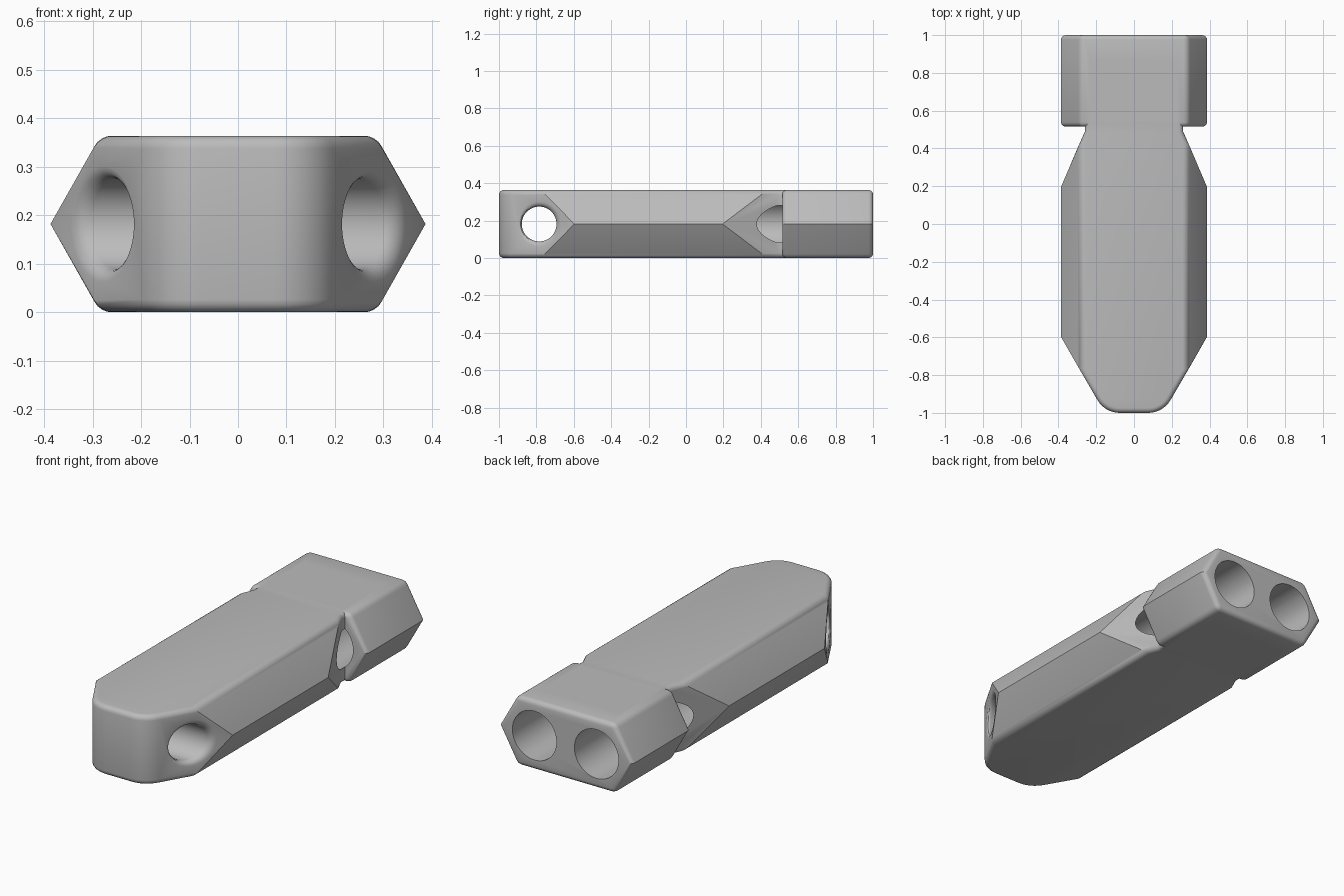
import bpy, bmesh
from math import pi, cos, sin, radians
from mathutils import Matrix, Vector

if "Cube" in bpy.data.objects:
    bpy.data.objects.remove(bpy.data.objects["Cube"], do_unlink=True)

MID = 0.182          # height of the side ridges
grey = bpy.data.materials.new("body grey")
grey.use_nodes = True
COLOUR = (0.5, 0.5, 0.5, 1)
grey.diffuse_color = COLOUR
grey.node_tree.nodes["Principled BSDF"].inputs["Base Color"].default_value = COLOUR


def add_object(name, bm):
    bmesh.ops.recalc_face_normals(bm, faces=bm.faces)
    mesh = bpy.data.meshes.new(name)
    bm.to_mesh(mesh)
    bm.free()
    mesh.materials.append(grey)
    obj = bpy.data.objects.new(name, mesh)
    bpy.context.collection.objects.link(obj)
    return obj


def prism(name, points, offset):
    """Closed prism from an outline of 3D points, swept along offset."""
    bm = bmesh.new()
    near = [bm.verts.new(p) for p in points]
    far = [bm.verts.new(Vector(p) + Vector(offset)) for p in points]
    bm.faces.new(near)
    bm.faces.new(far[::-1])
    for i in range(len(near)):
        bm.faces.new((near[i - 1], near[i], far[i], far[i - 1]))
    return add_object(name, bm)


def cylinder(name, axis, centre, radius, length):
    bm = bmesh.new()
    turn = Matrix.Rotation(pi / 2, 4, "Y" if axis == "x" else "X")
    bmesh.ops.create_cone(bm, cap_ends=True, segments=56, radius1=radius, radius2=radius,
                          depth=length, matrix=Matrix.Translation(centre) @ turn)
    return add_object(name, bm)


def combine(obj, other, operation):
    """Apply a boolean with another object, then discard that object."""
    mod = obj.modifiers.new(other.name, "BOOLEAN")
    mod.operation, mod.solver, mod.object = operation, "EXACT", other
    mod.use_self = True
    bpy.context.view_layer.objects.active = obj
    bpy.ops.object.modifier_apply(modifier=mod.name)
    bpy.data.objects.remove(other, do_unlink=True)


def is_ridge(edge):
    return all(abs(v.co.z - MID) < 0.002 for v in edge.verts) and \
        abs(edge.verts[0].co.x - edge.verts[1].co.x) < 0.002


def round_edges(obj, width):
    """Round the strong convex edges, leaving the side ridges crisp."""
    bm = bmesh.new()
    bm.from_mesh(obj.data)
    bmesh.ops.remove_doubles(bm, verts=bm.verts, dist=0.0005)
    bmesh.ops.recalc_face_normals(bm, faces=bm.faces)
    strong = [e for e in bm.edges if e.is_manifold and not is_ridge(e)
              and e.calc_face_angle_signed() > radians(45)]
    bmesh.ops.bevel(bm, geom=strong, offset=width, offset_type="OFFSET", segments=4,
                    profile=0.5, affect="EDGES", clamp_overlap=False)
    bmesh.ops.recalc_face_normals(bm, faces=bm.faces)
    bm.to_mesh(obj.data)
    bm.free()


def arc(cx, cy, r, start, end, steps):
    angles = [radians(start + (end - start) * i / steps) for i in range(steps + 1)]
    return [(cx + r * cos(a), cy + r * sin(a)) for a in angles]


def hex_bar(name, start, end):
    w, t = 0.387, 0.284
    section = [(-w, MID), (-t, 2 * MID), (t, 2 * MID), (w, MID), (t, 0), (-t, 0)]
    return prism(name, [(x, start, z) for x, z in section], (0, end - start, 0))


# Main body: hexagonal bar trimmed to a rounded nose, tapered sides and a narrow neck
body = hex_bar("whistle_body", -1.1, 1.1)
half = arc(0.074, -0.861, 0.139, -90, -30, 8)
half += [(0.40, -0.574), (0.40, 0.165), (0.26, 0.49), (0.26, 0.9)]
outline = half + [(-x, y) for x, y in reversed(half)]
combine(body, prism("plan_outline", [(x, y, -0.1) for x, y in outline], (0, 0, 0.6)), "INTERSECT")

# Cord hole through the nose
combine(body, cylinder("cord_hole", "x", (0, -0.785, MID), 0.093, 1), "DIFFERENCE")
round_edges(body, 0.026)

# Mouthpiece block around the neck
mouthpiece = hex_bar("mouthpiece", 0.515, 1)
round_edges(mouthpiece, 0.024)
combine(body, mouthpiece, "UNION")

# Twin sound bores, open at the mouthpiece and at the side notches
for side, name in ((1, "left"), (-1, "right")):
    combine(body, cylinder(name + "_bore", "y", (side * 0.18, 0.35, MID), 0.128, 1.6), "DIFFERENCE")

# Smooth the rounded surfaces, keep flat faces sharp
bpy.ops.object.select_all(action="DESELECT")
bpy.context.view_layer.objects.active = body
body.select_set(True)
bpy.ops.object.shade_smooth_by_angle(angle=radians(28))
